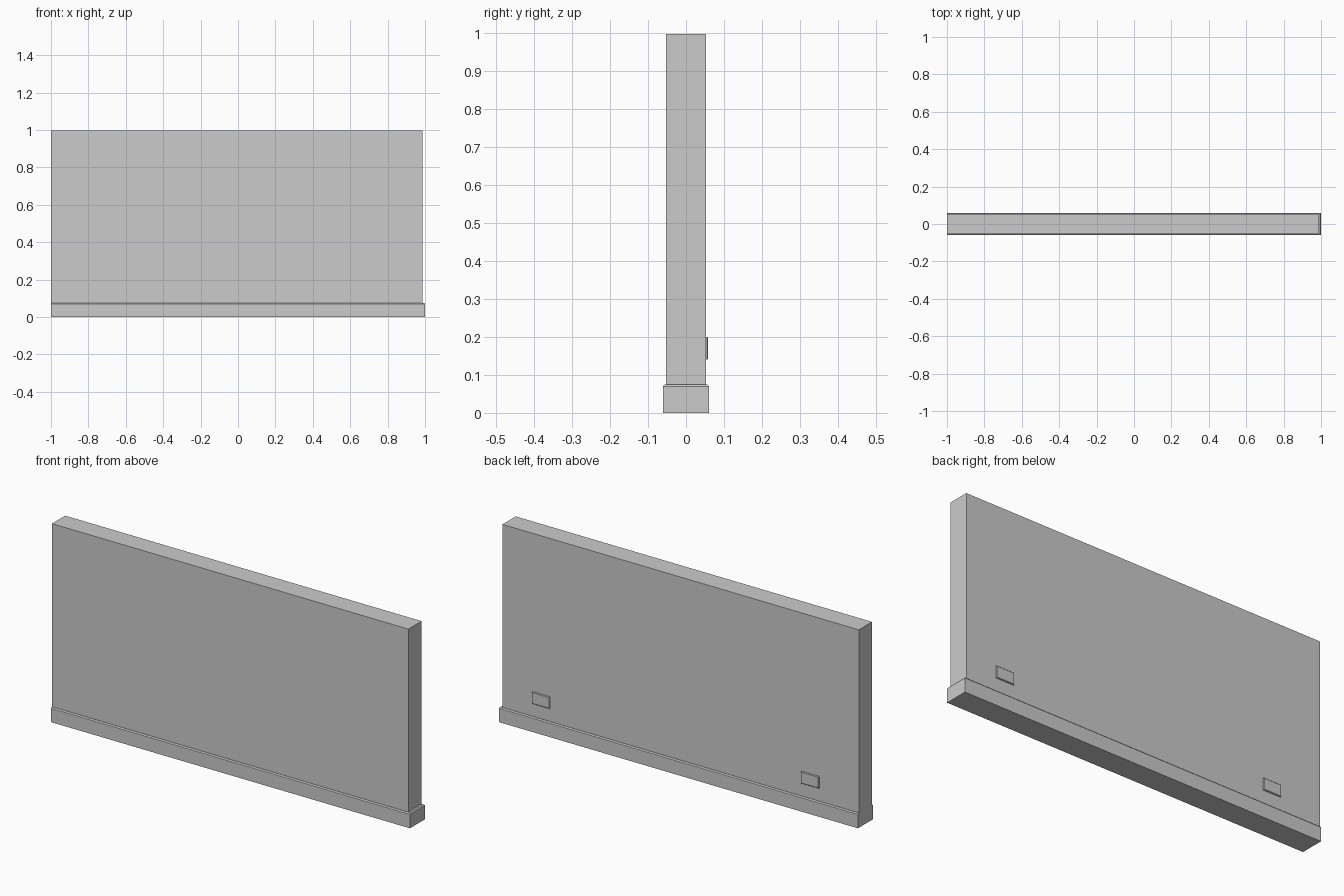
import bpy, bmesh

if "Cube" in bpy.data.objects:
    bpy.data.objects.remove(bpy.data.objects["Cube"])


def box(name, lo, hi):
    """Axis-aligned box between two corners."""
    bm = bmesh.new()
    bmesh.ops.create_cube(bm, size=1)
    for v in bm.verts:
        v.co = [(a + b) / 2 + c * (b - a) for a, b, c in zip(lo, hi, v.co)]
    me = bpy.data.meshes.new(name)
    bm.to_mesh(me)
    bm.free()
    ob = bpy.data.objects.new(name, me)
    bpy.context.collection.objects.link(ob)
    return ob


def chamfer(ob, width, keep):
    """Bevel the edges for which keep(edge midpoint) is true."""
    bm = bmesh.new()
    bm.from_mesh(ob.data)
    edges = [e for e in bm.edges if keep((e.verts[0].co + e.verts[1].co) / 2)]
    bmesh.ops.bevel(bm, geom=edges, offset=width, segments=1,
                    affect='EDGES', profile=0.5)
    bm.to_mesh(ob.data)
    bm.free()


# Wall panel
WALL_Y = 0.0525
box("wall", (-1, -WALL_Y, 0), (0.986, WALL_Y, 0.997))

# Skirting board: wraps front, back and right end, cut flush at the left
skirting = box("skirting_board", (-1, -0.06, 0), (1, 0.06, 0.075))
chamfer(skirting, 0.005, lambda m: m.z > 0.07 and m.x > -0.99)

# Two socket plates on the back face
for name, x in (("socket_left", -0.73), ("socket_right", 0.77)):
    plate = box(name, (x - 0.05, WALL_Y - 0.002, 0.14), (x + 0.05, 0.0585, 0.20))
    chamfer(plate, 0.003, lambda m: m.y > 0.058)
